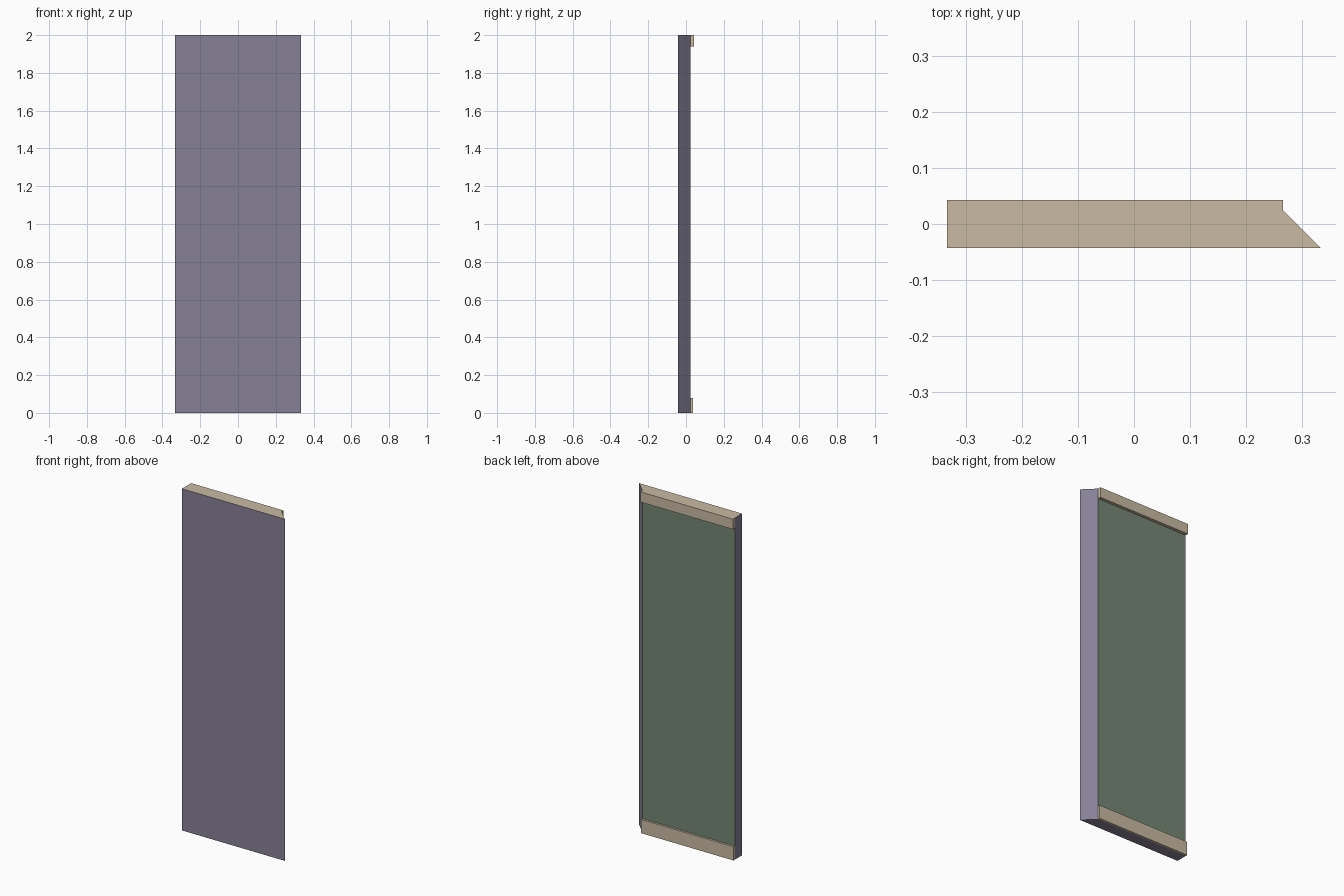
import bpy, bmesh

if "Cube" in bpy.data.objects:
    bpy.data.objects.remove(bpy.data.objects["Cube"])

def material(name, rgb):
    m = bpy.data.materials.new(name)
    lin = [c / 12.92 if c <= 0.04045 else ((c + 0.055) / 1.055) ** 2.4 for c in rgb]
    m.diffuse_color = (*lin, 1)
    m.use_nodes = True
    m.node_tree.nodes["Principled BSDF"].inputs["Base Color"].default_value = m.diffuse_color
    return m

purple = material("muted purple paint", (0.53, 0.505, 0.59))
green = material("grey green wall", (0.46, 0.53, 0.46))
cream = material("cream trim", (0.79, 0.735, 0.64))

L, R, R_BACK = -0.333, 0.333, 0.266
FRONT, BACK = -0.0425, 0.024

def prism(name, outline, z0, z1, mats):
    """Extrude an xy outline upward from z0 to z1."""
    bm = bmesh.new()
    base = bm.faces.new([bm.verts.new((x, y, z0)) for x, y in outline])
    top = bmesh.ops.extrude_face_region(bm, geom=[base])["geom"]
    bmesh.ops.translate(bm, vec=(0, 0, z1 - z0),
                        verts=[v for v in top if isinstance(v, bmesh.types.BMVert)])
    bmesh.ops.recalc_face_normals(bm, faces=bm.faces)
    mesh = bpy.data.meshes.new(name)
    bm.to_mesh(mesh)
    bm.free()
    for m in mats:
        mesh.materials.append(m)
    ob = bpy.data.objects.new(name, mesh)
    bpy.context.collection.objects.link(ob)
    return ob

# Wall slab with one mitred end: purple outside, green inside, cream top
wall = prism("wall_panel", [(L, FRONT), (R, FRONT), (R_BACK, BACK), (L, BACK)],
             0, 2, [purple, green, cream])
for f in wall.data.polygons:
    if f.normal.y > 0.9:
        f.material_index = 1
    elif f.normal.z > 0.9:
        f.material_index = 2

# Trim strips along the inside face
for name, depth, z0, z1 in (("skirting_board", 0.0365, 0, 0.08),
                            ("ceiling_trim", 0.0425, 1.94, 2)):
    prism(name, [(L, BACK), (R_BACK, BACK), (R_BACK, depth), (L, depth)], z0, z1, [cream])
